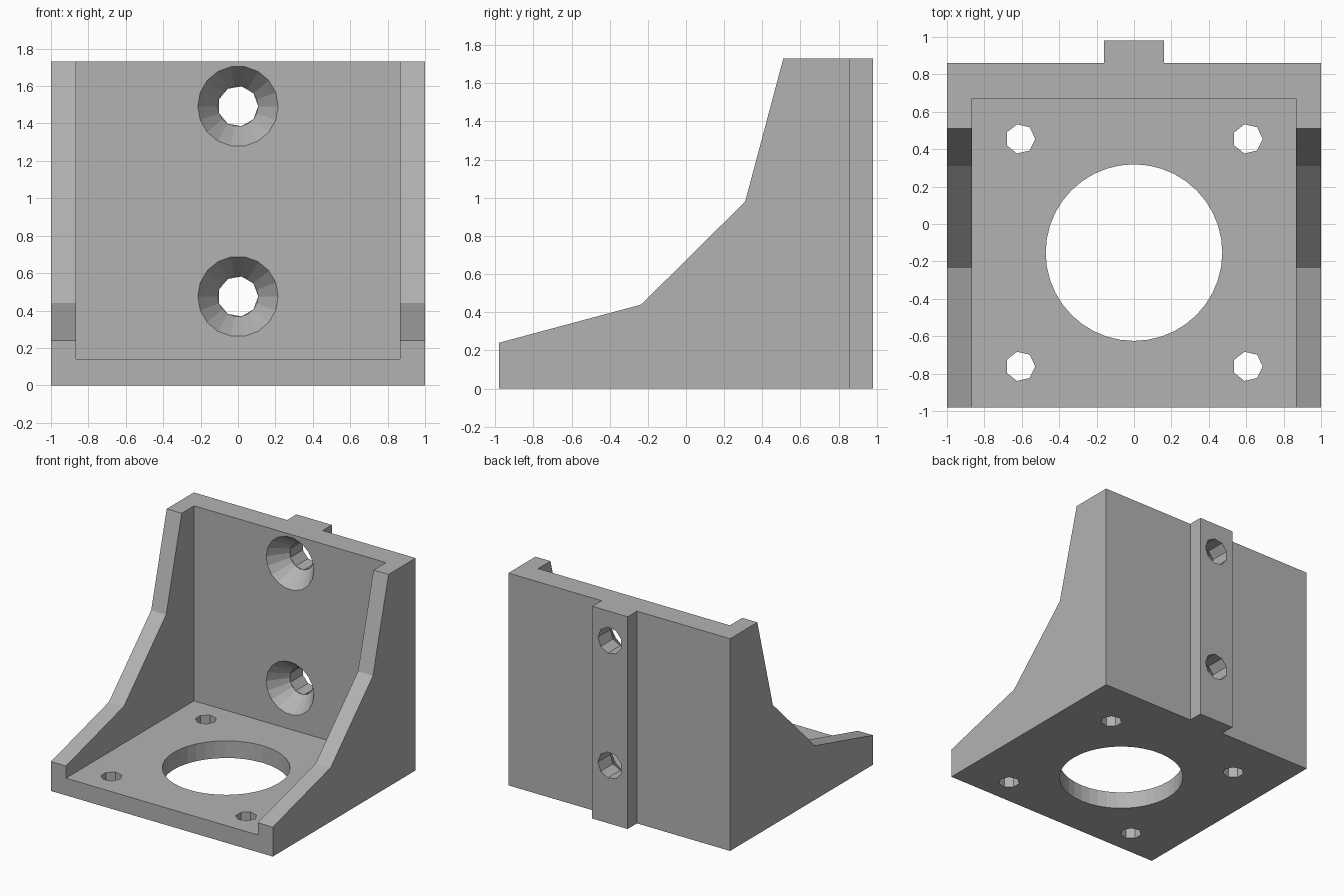
import bpy, bmesh
from math import cos, sin, tau
from mathutils import Vector

cube = bpy.data.objects.get("Cube")
if cube:
    bpy.data.objects.remove(cube, do_unlink=True)

grey = bpy.data.materials.new("plain grey")
grey.use_nodes = True
COLOUR = (0.45, 0.45, 0.45, 1)
grey.diffuse_color = COLOUR
grey.node_tree.nodes["Principled BSDF"].inputs["Base Color"].default_value = COLOUR

WIDTH, HEIGHT, FLOOR = 1.0, 1.73, 0.14
FRONT, WALL, BACK, RAIL = -0.98, 0.67, 0.86, 0.98
INNER = 0.865


def loft(name, rings):
    """Solid skinned through matching rings of points, capped at both ends."""
    bm = bmesh.new()
    loops = [[bm.verts.new(p) for p in ring] for ring in rings]
    n = len(loops[0])
    bm.faces.new(loops[0])
    bm.faces.new(loops[-1])
    for a, b in zip(loops, loops[1:]):
        for i in range(n):
            j = (i + 1) % n
            bm.faces.new((a[i], a[j], b[j], b[i]))
    bmesh.ops.recalc_face_normals(bm, faces=bm.faces)
    mesh = bpy.data.meshes.new(name)
    bm.to_mesh(mesh)
    bm.free()
    mesh.materials.append(grey)
    obj = bpy.data.objects.new(name, mesh)
    bpy.context.collection.objects.link(obj)
    return obj


def side_profile(name, x0, x1, outline):
    return loft(name, [[(x, y, z) for y, z in outline] for x in (x0, x1)])


def box(name, x0, x1, y0, y1, z0, z1):
    return side_profile(name, x0, x1, [(y0, z0), (y1, z0), (y1, z1), (y0, z1)])


def bore(centre, sides, ends, axis):
    """Round cutter; ends are (radius, position along the axis)."""
    across = Vector((0, 0, 1)) if axis.y else Vector((0, 1, 0))
    angles = [tau * i / sides for i in range(sides)]
    return loft("hole_cutter", [
        [Vector(centre) + axis * t + Vector((r * cos(a), 0, 0)) + across * r * sin(a)
         for a in angles] for r, t in ends])


def cut(obj, cutter):
    cutter.hide_render = True
    mod = obj.modifiers.new("hole", "BOOLEAN")
    mod.operation, mod.solver, mod.object = "DIFFERENCE", "EXACT", cutter
    bpy.context.view_layer.objects.active = obj
    bpy.ops.object.modifier_apply(modifier=mod.name)
    bpy.data.objects.remove(cutter, do_unlink=True)


# Base plate, back wall and the locating rail behind it
base = box("base_plate", -INNER, INNER, FRONT, WALL, 0, FLOOR)
wall = box("back_wall", -WIDTH, WIDTH, WALL, BACK, 0, HEIGHT)
rail = box("back_rail", -0.16, 0.16, BACK, RAIL, 0, HEIGHT)

# Side gussets
gusset = [(FRONT, 0), (FRONT, 0.24), (-0.235, 0.44), (0.31, 0.98),
          (0.51, HEIGHT), (WALL, HEIGHT), (WALL, 0)]
for side, s in (("left", 1), ("right", -1)):
    side_profile(side + "_gusset", s * INNER, s * WIDTH, gusset)

# Large opening and four fixing holes in the base
UP, BACKWARD = Vector((0, 0, 1)), Vector((0, 1, 0))
cut(base, bore((0, -0.153, 0), 40, [(0.472, -0.1), (0.472, 0.3)], UP))
for x in (-0.608, 0.608):
    for y in (-0.761, 0.455):
        cut(base, bore((x, y, 0), 7, [(0.08, -0.1), (0.08, 0.3)], UP))

# Countersunk screw holes through the wall and rail
DEPTH, SMALL, LARGE = 0.15, 0.108, 0.215
slope = (LARGE - SMALL) / DEPTH
for z in (0.475, 1.492):
    for part in (wall, rail):
        cut(part, bore((0, 0, z), 9, [(SMALL, WALL - 0.1), (SMALL, RAIL + 0.1)], BACKWARD))
    cut(wall, bore((0, 0, z), 18, [(LARGE + slope * 0.05, WALL - 0.05),
                                   (SMALL, WALL + DEPTH)], BACKWARD))
